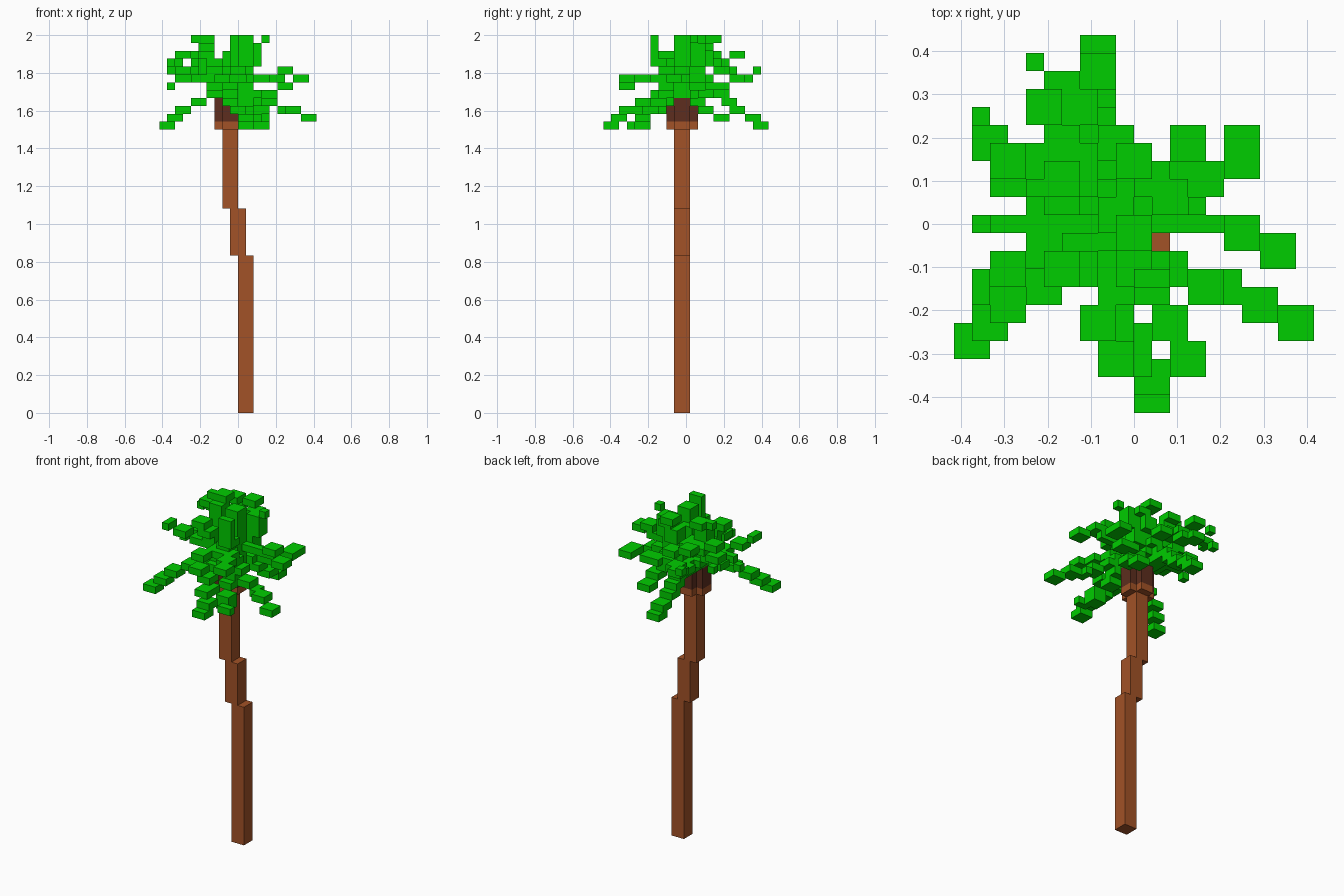
import bpy
import bmesh
from math import ceil
from mathutils import Vector

cube = bpy.data.objects.get("Cube")
if cube:
    bpy.data.objects.remove(cube, do_unlink=True)

UNIT = 2 / 48                      # edge of one block
ORIGIN = Vector((0, -0.5, 40))     # block grid origin, at the base of the crown


def material(name, rgb):
    mat = bpy.data.materials.new(name)
    mat.use_nodes = True
    mat.diffuse_color = (*rgb, 1)
    mat.node_tree.nodes["Principled BSDF"].inputs["Base Color"].default_value = (*rgb, 1)
    return mat


leaf = material("leaf green", (0, 0.61, 0))
bark = material("bark brown", (0.36, 0.085, 0.02))
dark_bark = material("dark bark", (0.11, 0.027, 0.013))


def box(low, high):
    """All grid cells between two corners."""
    return {(x, y, z) for x in range(low[0], high[0])
            for y in range(low[1], high[1]) for z in range(low[2], high[2])}


def block_object(name, mat, *parts):
    """Mesh made of the outer faces of sets of cells."""
    cells = set().union(*parts)
    bm = bmesh.new()
    corners = {}

    def corner(p):
        key = tuple(round(c) for c in p)
        if key not in corners:
            corners[key] = bm.verts.new((Vector(key) + ORIGIN) * UNIT)
        return corners[key]

    for cell in sorted(cells):
        base = Vector(cell)
        for axis in range(3):
            u, v, n = Vector(), Vector(), Vector()
            n[axis] = u[(axis + 1) % 3] = v[(axis + 2) % 3] = 1
            for side in (-1, 1):
                if tuple(int(c) for c in base + n * side) in cells:
                    continue
                p = base + n if side > 0 else base
                quad = [p, p + u, p + u + v, p + v]
                bm.faces.new([corner(q) for q in quad[::side]])
    mesh = bpy.data.meshes.new(name)
    bm.to_mesh(mesh)
    bm.free()
    mesh.materials.append(mat)
    obj = bpy.data.objects.new(name, mesh)
    bpy.context.collection.objects.link(obj)


def frond(*path, width=2):
    """Stepped chain of flat blocks along a path of grid corners."""
    cells = set()
    for a, b in zip(path, path[1:]):
        a, b = Vector(a), Vector(b)
        d = b - a
        steps = max(1, ceil(max(abs(d.x), abs(d.y)) / width), int(abs(d.z)))
        for s in range(steps + 1):
            x, y, z = (round(c) for c in a.lerp(b, s / steps))
            cells |= box((x, y, z), (x + width, y + width, z + 1))
    return cells


def thin_frond(*path):
    """Frond one block wide."""
    return frond(*path, width=1)


def cross(z0, z1):
    """Plus-shaped layer around the top of the trunk."""
    return box((-3, -1, z0), (1, 1, z1)) | box((-2, -2, z0), (0, 2, z1))


# Leaning trunk in three offset lengths
for name, x, z0, z1 in (("lower_trunk", 0, -40, -20), ("middle_trunk", -1, -20, -14),
                        ("upper_trunk", -2, -14, -4)):
    block_object(name, bark, box((x, -1, z0), (x + 2, 1, z1)))

# Collar, dark crown base and leafy heart
block_object("trunk_collar", bark, cross(-4, -3))
block_object("crown_base", dark_bark, cross(-3, 0))
block_object("crown_heart", leaf, cross(0, 3))

# Drooping fronds
block_object(
    "drooping_fronds", leaf,
    frond((-2, -2, 0), (-2, -6, -1), (-1, -7, -2), (-1, -8, -2), (0, -9, -3), (0, -10, -4)),
    frond((0, -3, -1), (1, -6, -3), (1, -6, -4)),
    thin_frond((2, -7, -4), (3, -7, -4)),
    frond((-4, -3, 0), (-8, -5, -2), (-10, -7, -4)),
    frond((0, -3, 0), (1, -3, 0), (3, -4, -1)),
    thin_frond((5, -4, -2), (5, -3, -2)),
    frond((6, -5, -2), (8, -6, -3)),
    frond((-3, 1, 0), (-3, 4, 0), (-3, 9, -4)),
    frond((1, 1, -1), (2, 4, -3)))

# Spreading fronds
block_object(
    "back_fronds", leaf,
    frond((0, 1, 0), (3, 2, 0), (5, 3, 1), (5, 4, 1)),
    frond((-4, 1, 1), (-6, 1, 2), (-8, 2, 2)),
    frond((-4, 2, 4), (-6, 3, 4), (-8, 3, 5)),
    thin_frond((-8, 5, 4), (-9, 4, 4), (-9, 6, 3)),
    frond((-3, 1, 3), (-4, 3, 4), (-6, 6, 5)),
    frond((-3, 2, 1), (-4, 4, 1), (-5, 7, 2)),
    thin_frond((-5, 8, 2), (-6, 9, 3)),
    frond((-2, 1, 1), (-2, 4, 3)))
block_object(
    "front_fronds", leaf,
    thin_frond((0, 0, 2), (5, 0, 2)),
    frond((5, -1, 3), (7, -2, 2)),
    frond((-4, -1, 1), (-6, -1, 2)),
    thin_frond((-7, 0, 2), (-9, 0, 1)),
    frond((-4, -2, 2), (-8, -3, 3)),
    thin_frond((-9, -3, 4), (-9, -4, 4)),
    frond((-2, -3, 1), (-3, -6, 2), (-2, -8, 1)),
    frond((0, -3, 1), (0, -4, 2), (1, -6, 2), (2, -8, 2)))

# Upright fronds
block_object(
    "upright_fronds", leaf,
    frond((-4, 0, 2), (-5, 1, 3), (-5, 1, 6), (-5, 2, 7)),
    thin_frond((-6, 2, 7), (-5, 2, 7)),
    frond((-1, 1, 2), (-1, 2, 5), (0, 2, 6), (-1, 3, 7)),
    frond((0, 1, 2), (1, 1, 4), (1, 1, 6)),
    thin_frond((2, 1, 6), (3, 1, 7)),
    frond((-1, -1, 3), (-1, -1, 7)),
    frond((-1, -3, 3), (0, -4, 4)),
    box((0, -4, 5), (2, -3, 8)),
    frond((-3, -2, 2), (-5, -3, 5)),
    frond((-2, -1, 2), (-2, 0, 5)))
